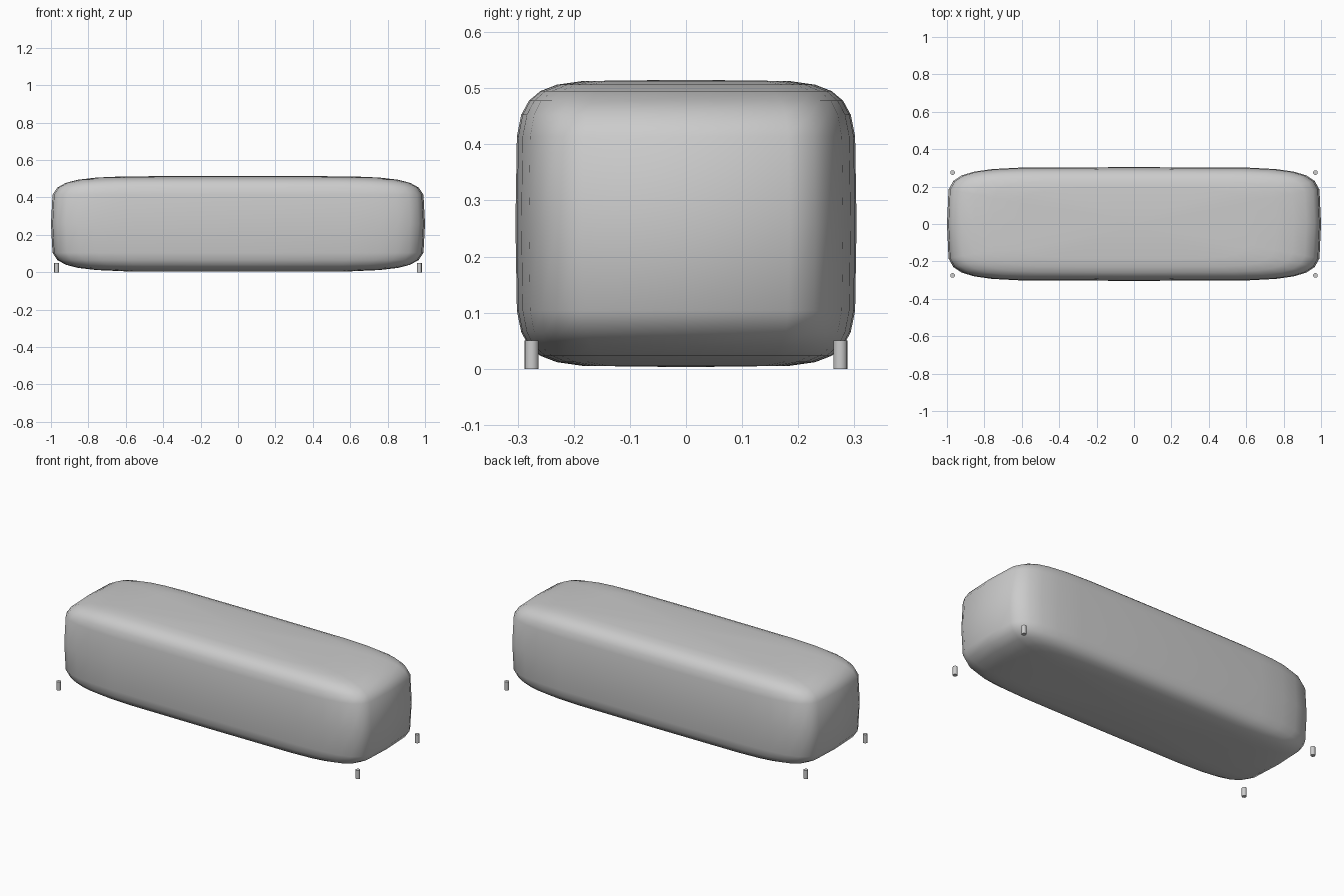
import bpy, bmesh, math

if "Cube" in bpy.data.objects:
    bpy.data.objects.remove(bpy.data.objects["Cube"])

HALF = (1.0, 0.304, 0.256)   # body half sizes
CENTRE_Z = 0.259
SEGS, RINGS = 28, 14
POWER = 1 / 3                # boxy rounding of the body


def boxy(v):
    return 0.0 if abs(v) < 1e-6 else math.copysign(abs(v) ** POWER, v)


# Body: a sphere squared off into a rounded box
def make_body():
    bm = bmesh.new()
    rows = []
    for i in range(1, RINGS):
        lat = -math.pi / 2 + math.pi * i / RINGS
        c, s = boxy(math.cos(lat)), boxy(math.sin(lat))
        row = []
        for j in range(SEGS):
            lon = 2 * math.pi * j / SEGS
            row.append(bm.verts.new((HALF[0] * c * boxy(math.cos(lon)),
                                     HALF[1] * c * boxy(math.sin(lon)),
                                     HALF[2] * s)))
        rows.append(row)
    bottom = bm.verts.new((0, 0, -HALF[2]))
    top = bm.verts.new((0, 0, HALF[2]))
    for j in range(SEGS):
        k = (j + 1) % SEGS
        bm.faces.new((bottom, rows[0][k], rows[0][j]))
        bm.faces.new((top, rows[-1][j], rows[-1][k]))
        for a, b in zip(rows, rows[1:]):
            bm.faces.new((a[j], a[k], b[k], b[j]))
    for f in bm.faces:
        f.smooth = True
    mesh = bpy.data.meshes.new("cushion_body")
    bm.to_mesh(mesh)
    bm.free()
    body = bpy.data.objects.new("cushion_body", mesh)
    body.location.z = CENTRE_Z
    bpy.context.collection.objects.link(body)


# Feet: small pegs at the four corners
def make_foot(name, x, y):
    bpy.ops.mesh.primitive_cylinder_add(vertices=16, radius=0.0125, depth=0.05,
                                        location=(x, y, 0.025))
    bpy.context.object.name = name
    bpy.ops.object.shade_smooth_by_angle(angle=math.radians(40))


make_body()
for sx, side in ((-1, "left"), (1, "right")):
    for sy, end in ((-1, "front"), (1, "back")):
        make_foot(f"{end}_{side}_foot", sx * 0.97, sy * 0.275)
